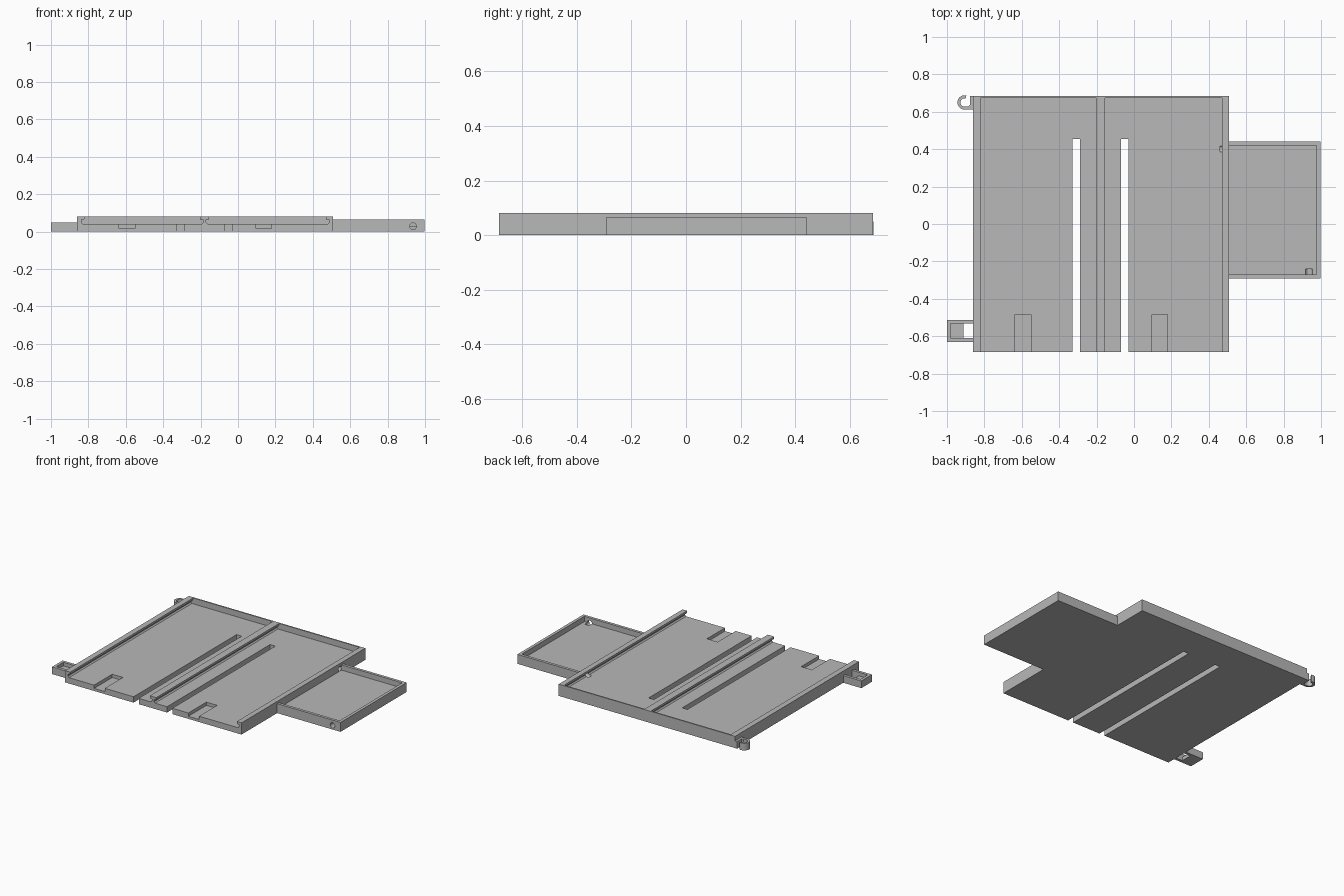
import bpy, bmesh, math
from mathutils import Vector

if "Cube" in bpy.data.objects:
    bpy.data.objects.remove(bpy.data.objects["Cube"])

grey = bpy.data.materials.new("plain grey")
grey.use_nodes = True
COLOUR = (0.48, 0.48, 0.48, 1)
grey.diffuse_color = COLOUR
grey.node_tree.nodes["Principled BSDF"].inputs["Base Color"].default_value = COLOUR


def prism(name, points, offset):
    """Closed solid made by pushing a flat outline along offset."""
    bm = bmesh.new()
    face = bm.faces.new([bm.verts.new(p) for p in points])
    result = bmesh.ops.extrude_face_region(bm, geom=[face], use_keep_orig=True)
    moved = [v for v in result["geom"] if isinstance(v, bmesh.types.BMVert)]
    bmesh.ops.translate(bm, vec=Vector(offset), verts=moved)
    bmesh.ops.recalc_face_normals(bm, faces=bm.faces)
    mesh = bpy.data.meshes.new(name)
    bm.to_mesh(mesh)
    bm.free()
    mesh.materials.append(grey)
    obj = bpy.data.objects.new(name, mesh)
    bpy.context.collection.objects.link(obj)
    return obj


def box(name, x0, x1, y0, y1, z0, z1):
    outline = [(x0, y0, z0), (x1, y0, z0), (x1, y1, z0), (x0, y1, z0)]
    return prism(name, outline, (0, 0, z1 - z0))


def rod(name, centre, radius, offset):
    """Round bar along x or y."""
    centre, offset = Vector(centre), Vector(offset)
    side = Vector((0, 0, 1)).cross(offset.normalized())
    ring = []
    for i in range(24):
        a = math.tau * i / 24
        ring.append(centre + side * radius * math.cos(a) + Vector((0, 0, radius * math.sin(a))))
    return prism(name, ring, offset)


def cut(obj, cutters):
    """Subtract the cutters, bake the result and drop the cutters."""
    for c in cutters:
        c.hide_render = True
        mod = obj.modifiers.new("cut", "BOOLEAN")
        mod.operation, mod.solver, mod.object = "DIFFERENCE", "EXACT", c
    bpy.context.view_layer.update()
    graph = bpy.context.evaluated_depsgraph_get()
    baked = bpy.data.meshes.new_from_object(obj.evaluated_get(graph))
    obj.modifiers.clear()
    obj.data = baked
    for c in cutters:
        bpy.data.objects.remove(c)


# Main plate with two lipped bays, open to the front
LEFT, RIGHT, FRONT, BACK, TOP, FLOOR = -0.86, 0.507, -0.685, 0.685, 0.082, 0.041


def bay(x0, x1):
    """Undercut channel: wide near the floor, narrower between the lips."""
    lip, wide, chamfer = 0.017, 0.064, 0.008
    half = [(x0 + lip, 0.1), (x0 + lip, wide + 0.004), (x0 + lip - 0.004, wide),
            (x0, wide), (x0, FLOOR + chamfer), (x0 + chamfer, FLOOR)]
    mirrored = [(x0 + x1 - x, z) for x, z in reversed(half)]
    outline = [(x, FRONT - 0.05, z) for x, z in half + mirrored]
    return prism("bay_cutter", outline, (0, 0.675 - FRONT + 0.05, 0))


plate = box("main_plate", LEFT, RIGHT, FRONT, BACK, 0, TOP)
cutters = [bay(-0.838, -0.187), bay(-0.171, 0.487)]
for x in (-0.33, -0.07):        # long through slots
    cutters.append(box("slot_cutter", x, x + 0.041, FRONT - 0.06, 0.455, -0.05, 0.06))
for x in (-0.635, 0.095):       # shallow finger notches
    cutters.append(box("notch_cutter", x, x + 0.083, FRONT - 0.07, -0.485, 0.018, 0.06))
cutters.append(rod("wire_cutter", (0.46, 0.402, 0.046), 0.017, (0.1, 0, 0)))
cut(plate, cutters)

# Side tray with a wire hole in its front wall
tray = box("side_tray", RIGHT, 0.998, -0.291, 0.441, 0, 0.066)
cut(tray, [box("tray_cutter", RIGHT - 0.05, 0.977, -0.271, 0.421, 0.029, 0.2),
           rod("hole_cutter", (0.936, -0.35, 0.029), 0.018, (0, 0.11, 0))])

# Latch bracket: shallow pocket with a through window beside the plate
bracket = box("latch_bracket", -1.0, LEFT, -0.63, -0.512, 0, 0.05)
cut(bracket, [box("pocket_cutter", -0.98, LEFT + 0.05, -0.61, -0.532, 0.025, 0.1),
              box("window_cutter", -0.912, LEFT + 0.05, -0.61, -0.532, -0.05, 0.1)])

# Open cable hook with a straight foot running into the plate
CX, CY, OUTER, INNER = -0.906, 0.65, 0.038, 0.022
angles = [math.radians(75 + 195 * i / 20) for i in range(21)]
outer = [(CX + OUTER * math.cos(a), CY + OUTER * math.sin(a), 0) for a in angles]
inner = [(CX + INNER * math.cos(a), CY + INNER * math.sin(a), 0) for a in reversed(angles)]
foot = [(LEFT, CY - OUTER, 0), (LEFT, BACK, 0), (-0.876, BACK, 0),
        (-0.876, CY - 0.012, 0), (-0.886, CY - INNER, 0)]
prism("cable_hook", outer + foot + inner, (0, 0, 0.05))
